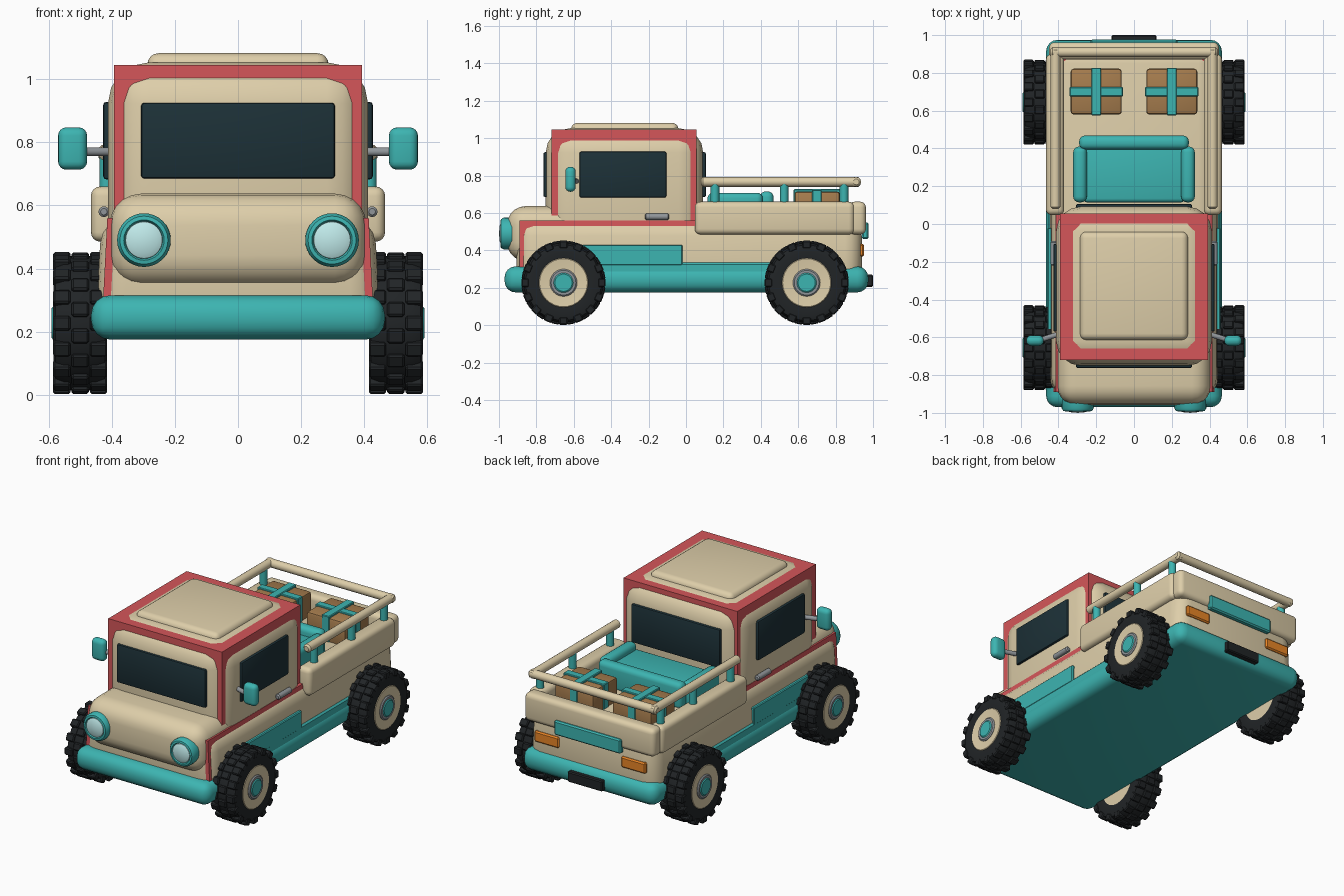
import bpy, bmesh, math
from mathutils import Matrix, Vector

if "Cube" in bpy.data.objects:
    bpy.data.objects.remove(bpy.data.objects["Cube"])


def mat(name, hexa):
    m = bpy.data.materials.new(name)
    lin = [(int(hexa[i:i + 2], 16) / 255) ** 2.2 for i in (0, 2, 4)]
    m.diffuse_color = (*lin, 1)
    m.use_nodes = True
    m.node_tree.nodes["Principled BSDF"].inputs["Base Color"].default_value = m.diffuse_color
    return m


CREAM, TEAL, RED = mat("cream", "DDCDA8"), mat("teal", "3FB3B0"), mat("red", "D4575A")
GLASS, RUBBER, BROWN = mat("glass", "22343A"), mat("rubber", "26292B"), mat("brown", "A57C4F")
ORANGE, LENS, METAL = mat("orange", "E8842B"), mat("lens", "BFEAEA"), mat("metal", "8F9498")


def finish(name, bm, material):
    bmesh.ops.recalc_face_normals(bm, faces=bm.faces)
    me = bpy.data.meshes.new(name)
    bm.to_mesh(me)
    bm.free()
    ob = bpy.data.objects.new(name, me)
    bpy.context.collection.objects.link(ob)
    me.materials.append(material)
    bpy.ops.object.select_all(action='DESELECT')
    ob.select_set(True)
    bpy.context.view_layer.objects.active = ob
    bpy.ops.object.shade_smooth_by_angle(angle=math.radians(35))
    return ob


def box(name, x, y, z, material, r=0.0, seg=3, top=None):
    """Box from (min, max) ranges, rounded by r; top = half width at the top."""
    bm = bmesh.new()
    bmesh.ops.create_cube(bm, size=1)
    for v in bm.verts:
        v.co = [a[0] + (c + 0.5) * (a[1] - a[0]) for c, a in zip(v.co, (x, y, z))]
        if top and v.co.z > z[0] + 1e-4:
            v.co.x = math.copysign(top, v.co.x)
    if r:
        bmesh.ops.bevel(bm, geom=bm.edges[:], offset=r, segments=seg, profile=0.5, affect='EDGES')
    return finish(name, bm, material)


def lathe(name, profile, origin, axis, material, n=32):
    """Spin (radius, distance) points around an axis through origin."""
    bm = bmesh.new()
    vs = [bm.verts.new((rad, 0, h)) for rad, h in profile]
    es = [bm.edges.new(p) for p in zip(vs, vs[1:])]
    bmesh.ops.spin(bm, geom=vs + es, cent=(0, 0, 0), axis=(0, 0, 1), angle=math.tau, steps=n)
    bmesh.ops.remove_doubles(bm, verts=bm.verts, dist=1e-5)
    rot = Vector((0, 0, 1)).rotation_difference(Vector(axis)).to_matrix().to_4x4()
    bm.transform(Matrix.Translation(origin) @ rot)
    return finish(name, bm, material)


def rod(name, a, b, r, material, n=16):
    """Round bar with softened ends."""
    d = Vector(b) - Vector(a)
    h, e = d.length, r * 0.4
    return lathe(name, [(0, 0), (r - e, 0), (r, e), (r, h - e), (r - e, h), (0, h)], a, d, material, n)


def span(s, lo, hi):
    return (lo, hi) if s > 0 else (-hi, -lo)


# chassis tub with bumpers, and the sill above it
box("chassis", (-.465, .465), (-.97, .975), (.175, .315), TEAL, .06, 4)
box("sill", (-.455, .455), (-.7, .72), (.2, .335), TEAL, .01, 1)

# lower body: sharp red frame with a rounded cream shell pushing through it
box("body_frame", (-.43, .43), (-.89, .90), (.25, .56), RED, top=.414)
box("body_shell", (-.452, .452), (-.905, .94), (.2, .568), CREAM, .09, 4, top=.432)
box("nose", (-.407, .407), (-.957, -.5), (.342, .637), CREAM, .1, 5)

# cab: the same pairing, plus the roof pad
box("cab_frame", (-.393, .393), (-.72, .055), (.4, 1.045), RED)
box("cab_shell", (-.412, .412), (-.75, .092), (.35, 1.053), CREAM, .13, 4)
box("roof_pad", (-.287, .287), (-.615, -.04), (1.0, 1.082), CREAM, .035, 4)

# windows
box("windshield", (-.307, .307), (-.763, -.7), (.685, .925), GLASS, .01, 2)
box("rear_window", (-.307, .307), (.05, .107), (.685, .925), GLASS, .01, 2)

# cargo bed back board, tailgate panel and number plate blank
box("bed_back", (-.45, .45), (.87, .962), (.485, .66), CREAM, .03, 4)
box("tailgate_panel", (-.23, .23), (.94, .977), (.46, .55), TEAL, .008, 1)
box("rear_plate", (-.12, .12), (.95, 1.0), (.205, .27), RUBBER, .006, 1)
rod("rail_back", (-.442, .91, .766), (.442, .91, .766), .026, CREAM)

# sofa standing in the bed
box("sofa_seat", (-.27, .27), (.115, .42), (.55, .665), TEAL, .02, 3)
box("sofa_back", (-.29, .29), (.395, .468), (.55, .715), TEAL, .03, 4)


def wheel(s, y, tag):
    c = (s * .5, y, .227)
    ax = (s, 0, 0)
    # tyre carcass
    lathe("tyre_" + tag, [(.13, -.08), (.18, -.085), (.202, -.078), (.213, -.05), (.213, .05),
                          (.202, .078), (.18, .085), (.13, .08), (.13, -.08)], c, ax, RUBBER, 40)
    # tread lugs in one mesh
    bm = bmesh.new()
    for k in range(16):
        a = math.tau * k / 16
        for off, da in ((-.058, 0), (0, .19), (.058, 0)):
            m = (Matrix.Translation((c[0] + off, y, c[2])) @ Matrix.Rotation(a + da, 4, 'X')
                 @ Matrix.Translation((0, 0, .204)) @ Matrix.Diagonal((.055, .046, .042, 1)))
            g = bmesh.ops.create_cube(bm, size=1, matrix=m)
            edges = {e for v in g['verts'] for e in v.link_edges}
            bmesh.ops.bevel(bm, geom=list(edges), offset=.006, segments=1, affect='EDGES')
    finish("tread_" + tag, bm, RUBBER)
    # rim, ring and cap
    lathe("rim_" + tag, [(0, -.08), (.135, -.08), (.138, .075), (.128, .083), (.085, .078), (0, .074)], c, ax, CREAM)
    lathe("hub_ring_" + tag, [(0, .06), (.073, .06), (.073, .08), (.066, .086), (0, .086)], c, ax, METAL)
    lathe("hub_cap_" + tag, [(0, .06), (.054, .06), (.054, .085), (.046, .091), (0, .091)], c, ax, TEAL)
    rod("axle_" + tag, (s * .3, y, .227), (s * .44, y, .227), .04, RUBBER)


for s, side in ((1, "right"), (-1, "left")):
    wheel(s, -.655, "front_" + side)
    wheel(s, .645, "rear_" + side)

    # headlight
    o = (s * .298, -.93, .49)
    lathe("headlight_ring_" + side, [(0, 0), (.084, 0), (.085, .045), (.076, .06), (.064, .062), (.058, .05), (0, .05)],
          o, (0, -1, 0), TEAL)
    lathe("headlight_lens_" + side, [(.06, .045), (.058, .058), (.042, .066), (0, .07)], o, (0, -1, 0), LENS)

    # tail light
    box("tail_light_" + side, span(s, .215, .385), (.9, .952), (.367, .435), ORANGE, .008, 1)

    # door: window, handle, teal step panel
    box("side_window_" + side, span(s, .36, .427), (-.57, -.105), (.682, .928), GLASS, .01, 2)
    rod("door_handle_" + side, (s * .425, -.22, .58), (s * .425, -.09, .58), .017, METAL)
    box("door_panel_" + side, span(s, .4, .457), (-.62, -.02), (.32, .43), TEAL, .005, 1)

    # mirror
    rod("mirror_arm_" + side, (s * .39, -.58, .77), (s * .5, -.615, .77), .014, METAL, 12)
    box("mirror_" + side, span(s, .478, .57), (-.645, -.59), (.713, .847), TEAL, .026, 4)

    # bed side with rail and posts
    box("bed_side_" + side, span(s, .37, .466), (.047, .90), (.485, .66), CREAM, .03, 4)
    rod("rail_" + side, (s * .416, .08, .766), (s * .416, .932, .766), .026, CREAM)
    for i, y in enumerate((.155, .525, .845)):
        rod(f"rail_post_{side}_{i}", (s * .416, y, .64), (s * .416, y, .765), .023, TEAL)

    # sofa arm
    box("sofa_arm_" + side, span(s, .25, .322), (.115, .41), (.55, .708), TEAL, .03, 4)

    # parcel with crossed ribbons
    x = s * .2
    box("parcel_" + side, (x - .135, x + .135), (.58, .822), (.55, .715), BROWN, .015, 2)
    box("ribbon_long_" + side, (x - .026, x + .026), (.575, .827), (.55, .727), TEAL, .004, 1)
    box("ribbon_cross_" + side, (x - .141, x + .141), (.675, .725), (.55, .723), TEAL, .004, 1)
